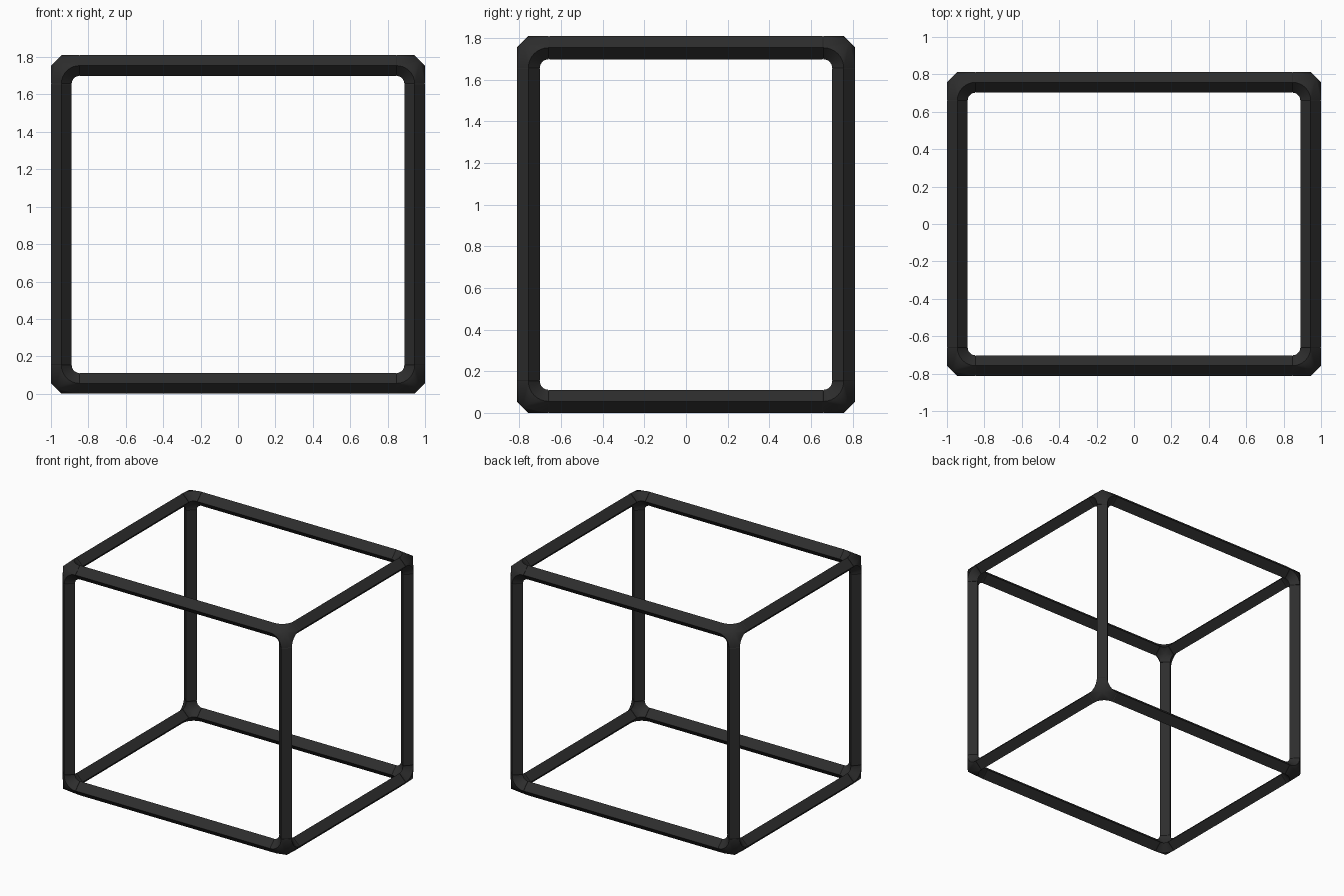
import bpy, bmesh, math
from mathutils import Vector

cube = bpy.data.objects.get("Cube")
if cube:
    bpy.data.objects.remove(cube, do_unlink=True)

R = 0.0555                     # half diagonal of the diamond section
REACH = 0.097                  # joint arm length from the corner centre
HALF = Vector((1 - R, 0.813 - R, 0.905 - R))
MID = Vector((0, 0, 0.905))
STEPS = 8

black = bpy.data.materials.new("matte black")
black.use_nodes = True
black.diffuse_color = (0.026, 0.026, 0.026, 1)
bsdf = black.node_tree.nodes["Principled BSDF"]
bsdf.inputs["Base Color"].default_value = black.diffuse_color
bsdf.inputs["Roughness"].default_value = 0.7


def finish(bm, name):
    bmesh.ops.remove_doubles(bm, verts=bm.verts, dist=1e-5)
    bmesh.ops.recalc_face_normals(bm, faces=bm.faces)
    mesh = bpy.data.meshes.new(name)
    bm.to_mesh(mesh)
    bm.free()
    mesh.materials.append(black)
    ob = bpy.data.objects.new(name, mesh)
    bpy.context.collection.objects.link(ob)
    bpy.ops.object.select_all(action='DESELECT')
    ob.select_set(True)
    bpy.context.view_layer.objects.active = ob
    bpy.ops.object.shade_smooth_by_angle(angle=math.radians(25))


def axes(i):
    e = [Vector([float(j == k) for k in range(3)]) for j in range(3)]
    return e[i], e[(i + 1) % 3], e[(i + 2) % 3]


def beam(name, axis, centre):
    """Diamond bar whose ends narrow slightly to leave a seam at the joint."""
    a, b, c = axes(axis)
    half = HALF[axis] - REACH
    bm = bmesh.new()
    rings = []
    for t, r in ((-half, R * 0.93), (-half + 0.004, R), (half - 0.004, R), (half, R * 0.93)):
        rings.append([bm.verts.new(centre + a * t + d * r) for d in (b, c, -b, -c)])
    for lo, hi in zip(rings, rings[1:]):
        for k in range(4):
            n = (k + 1) % 4
            bm.faces.new((lo[k], lo[n], hi[n], hi[k]))
    bm.faces.new(rings[0])
    bm.faces.new(rings[-1])
    finish(bm, name)


def joint(name, signs):
    """Three-way corner: diamond arms blended by quarter-round elbows."""
    centre = MID + Vector([s * h for s, h in zip(signs, HALF)])
    bm = bmesh.new()

    def face(*points):
        bm.faces.new([bm.verts.new(centre - Vector([s * v for s, v in zip(signs, p)]))
                      for p in points])

    outer_tip = Vector((-R, -R, -R)) / 2
    inner_tip = Vector((R, R, R)) / 2
    for i in range(3):
        a, b, c = axes(i)
        outer, inner = [], []
        for k in range(STEPS + 1):
            t = math.pi / 2 * k / STEPS
            sweep = a * (1 - math.sin(t)) + b * (1 - math.cos(t))
            outer.append(sweep * REACH - c * R)
            inner.append((a + b) * REACH - (a * math.sin(t) + b * math.cos(t)) * (REACH - R))
        for k in range(STEPS):
            face(outer[k], outer[k + 1], inner[k + 1], inner[k])
            face(outer[k], outer[k + 1], outer_tip)
            face(inner[k], inner[k + 1], inner_tip)
        # Arm faces and the arm end
        end = a * REACH
        face(end - b * R, end - c * R, outer_tip)
        face(end + b * R, end + c * R, inner_tip)
        face(end + b * R, end + c * R, end - b * R, end - c * R)
    finish(bm, name)


SIDES = {-1: ("right", "front", "bottom"), 1: ("left", "back", "top")}

# Four beams along each axis
for axis in range(3):
    others = [k for k in range(3) if k != axis]
    for s in (-1, 1):
        for t in (-1, 1):
            pos = MID.copy()
            words = []
            for k, sign in zip(others, (s, t)):
                pos[k] += sign * HALF[k]
                words.insert(0, SIDES[sign][k])
            beam("_".join(words) + "_beam", axis, pos)

# Eight corner joints
for x in (-1, 1):
    for y in (-1, 1):
        for z in (-1, 1):
            joint(f"{SIDES[z][2]}_{SIDES[y][1]}_{SIDES[x][0]}_joint", (x, y, z))
